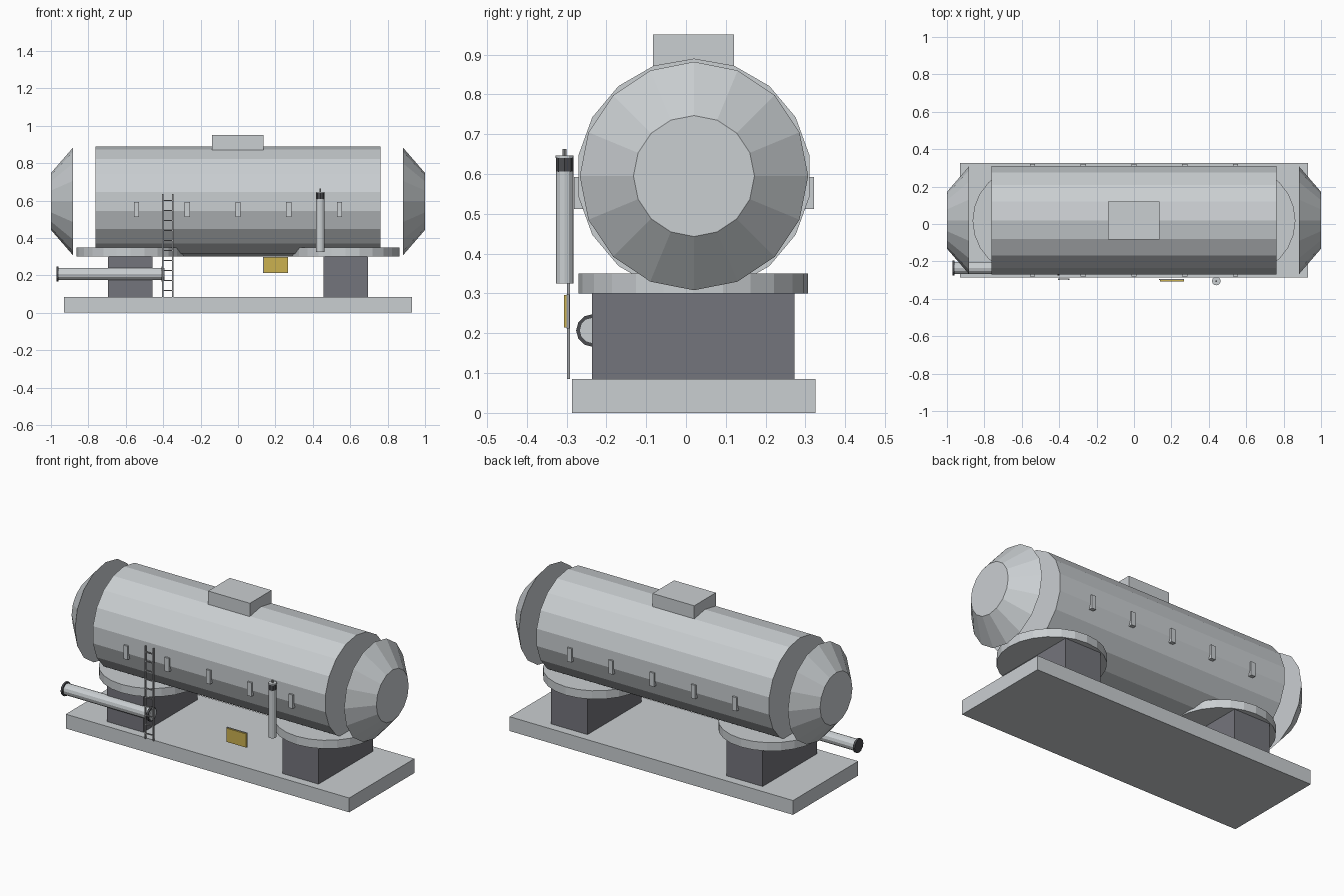
import bpy
import math
from mathutils import Matrix

cube = bpy.data.objects.get("Cube")
if cube:
    bpy.data.objects.remove(cube, do_unlink=True)

AXIS_Y = 0.02   # tank centre line
AXIS_Z = 0.595


def material(name, colour):
    mat = bpy.data.materials.new(name)
    mat.use_nodes = True
    rgba = (*colour, 1)
    mat.diffuse_color = rgba
    mat.node_tree.nodes["Principled BSDF"].inputs["Base Color"].default_value = rgba
    return mat


LIGHT = material("light grey steel", (0.59, 0.62, 0.64))
PIER = material("dark grey concrete", (0.175, 0.178, 0.20))
DARK = material("charcoal fittings", (0.07, 0.072, 0.08))
LADDER = material("mid grey metal", (0.36, 0.37, 0.38))
YELLOW = material("sign yellow", (0.60, 0.44, 0.08))


def finish(name, mat):
    obj = bpy.context.object
    obj.name = name
    obj.data.name = name
    obj.data.materials.append(mat)
    return obj


def box(name, x, y, z, mat):
    """Box from (low, high) pairs on each axis."""
    bpy.ops.mesh.primitive_cube_add(size=1)
    obj = finish(name, mat)
    spans = (x, y, z)
    size = [hi - lo for lo, hi in spans]
    centre = [(hi + lo) / 2 for lo, hi in spans]
    obj.data.transform(Matrix.Translation(centre) @ Matrix.Diagonal((*size, 1)))
    return obj


def upright(name, x, y, z0, z1, radius, sides, mat):
    bpy.ops.mesh.primitive_cylinder_add(vertices=sides, radius=radius, depth=z1 - z0)
    obj = finish(name, mat)
    obj.data.transform(Matrix.Translation((x, y, (z0 + z1) / 2)))
    return obj


def along_x(name, x0, x1, y, z, r0, r1, sides, mat):
    """Cylinder or cone frustum lying along x, with a vertex at the top."""
    bpy.ops.mesh.primitive_cone_add(vertices=sides, radius1=r0, radius2=r1, depth=x1 - x0)
    obj = finish(name, mat)
    mesh = obj.data
    mesh.transform(Matrix.Rotation(math.pi / 2, 4, 'Y'))
    # bring the first vertex to the top whatever the side count
    first = mesh.vertices[0].co
    turn = math.atan2(first.y, first.z)
    mesh.transform(Matrix.Rotation(turn, 4, 'X'))
    mesh.transform(Matrix.Translation(((x0 + x1) / 2, y, z)))
    return obj


# Foundation slab
box("base_slab", (-0.93, 0.93), (-0.286, 0.325), (0, 0.085), LIGHT)

# Tank shell and hatch
along_x("tank_shell", -0.763, 0.763, AXIS_Y, AXIS_Z, 0.295, 0.295, 18, LIGHT)
box("top_hatch", (-0.138, 0.136), (-0.083, 0.12), (0.86, 0.95), LIGHT)

# Detached tapered end caps
along_x("right_end_cap", -1.0, -0.883, AXIS_Y, AXIS_Z, 0.152, 0.287, 16, LIGHT)
along_x("left_end_cap", 0.883, 1.0, AXIS_Y, AXIS_Z, 0.287, 0.152, 16, LIGHT)

# Piers with round saddle plates
for side, s in (("right", -1), ("left", 1)):
    x = s * 0.575
    box(side + "_pier", (x - 0.119, x + 0.119), (-0.236, 0.272), (0.085, 0.30), PIER)
    upright(side + "_saddle_plate", x, 0.018, 0.30, 0.35, 0.288, 24, LIGHT)

# Small brackets along both flanks
for i in range(5):
    x = (i - 2) * 0.271
    for side, s in (("front", -1), ("back", 1)):
        ys = sorted((AXIS_Y + s * 0.27, AXIS_Y + s * 0.301))
        box(f"{side}_bracket_{i + 1}", (x - 0.014, x + 0.014), ys, (0.512, 0.593), LIGHT)

# Horizontal feed pipe with dark flanges
PIPE_Y, PIPE_Z = -0.235, 0.207
along_x("feed_pipe", -0.965, -0.394, PIPE_Y, PIPE_Z, 0.033, 0.033, 12, LIGHT)
for name, x0 in (("outer", -0.971), ("inner", -0.41)):
    along_x(name + "_flange", x0, x0 + 0.012, PIPE_Y, PIPE_Z, 0.041, 0.041, 12, DARK)

# Ladder
for side, x in (("right", -0.401), ("left", -0.349)):
    box(side + "_ladder_rail", (x - 0.004, x + 0.004), (-0.299, -0.291),
        (0.085, 0.635), LADDER)
for i in range(10):
    z = 0.118 + i * 0.0535
    box(f"ladder_rung_{i + 1}", (-0.401, -0.349), (-0.298, -0.292),
        (z - 0.003, z + 0.003), LADDER)

# Vertical gauge tube with dark collar and tip
GX, GY = 0.44, -0.305
upright("gauge_tube", GX, GY, 0.325, 0.607, 0.022, 12, LIGHT)
upright("gauge_collar", GX, GY, 0.605, 0.642, 0.022, 8, DARK)
upright("gauge_cap", GX, GY, 0.64, 0.646, 0.023, 12, LIGHT)
upright("gauge_tip", GX, GY, 0.645, 0.663, 0.005, 8, LADDER)

# Warning sign: backing plate and yellow face
box("sign_backing", (0.135, 0.268), (-0.30, -0.293), (0.212, 0.298), LADDER)
box("sign_face", (0.14, 0.268), (-0.307, -0.30), (0.215, 0.296), YELLOW)
